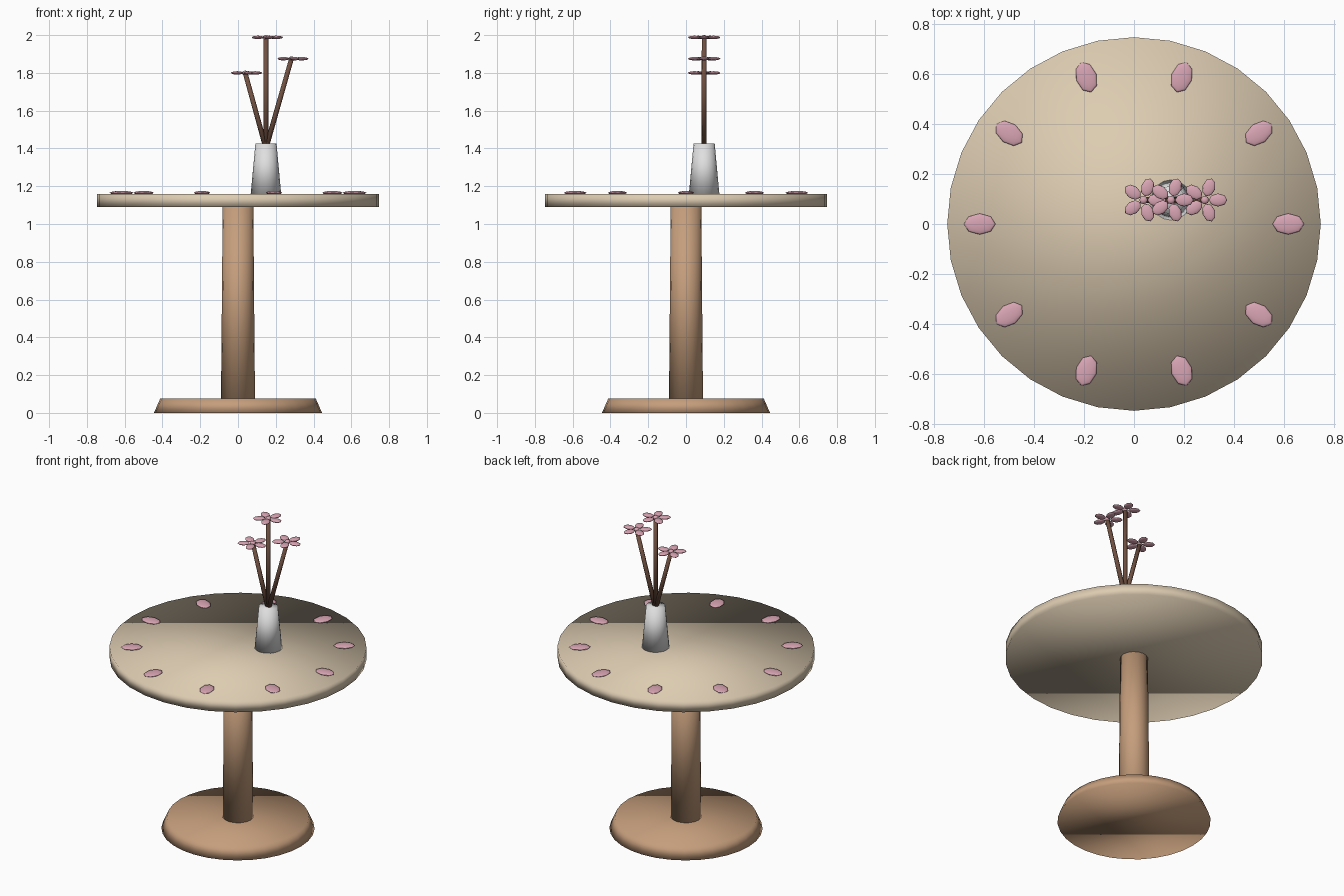
import bpy, math
from mathutils import Vector

if "Cube" in bpy.data.objects:
    bpy.data.objects.remove(bpy.data.objects["Cube"])


def material(name, rgb):
    m = bpy.data.materials.new(name)
    m.diffuse_color = (*rgb, 1)
    m.use_nodes = True
    m.node_tree.nodes["Principled BSDF"].inputs["Base Color"].default_value = m.diffuse_color
    return m


TOP = material("pale_wood", (0.72, 0.60, 0.44))
WOOD = material("warm_wood", (0.56, 0.34, 0.20))
STEM = material("dark_brown", (0.16, 0.08, 0.052))
VASE = material("light_grey", (0.74, 0.74, 0.74))
PINK = material("pink", (0.70, 0.38, 0.46))


def finish(name, mat):
    ob = bpy.context.object
    ob.name = name
    ob.data.materials.append(mat)
    bpy.ops.object.shade_smooth()
    return ob


def cone(name, a, b, r1, r2, sides, mat):
    a, b = Vector(a), Vector(b)
    d = b - a
    bpy.ops.mesh.primitive_cone_add(vertices=sides, radius1=r1, radius2=r2, depth=d.length,
                                    location=(a + b) / 2,
                                    rotation=(0, math.atan2(d.x, d.z), 0))
    return finish(name, mat)


def blob(name, loc, size, angle, mat):
    bpy.ops.mesh.primitive_uv_sphere_add(segments=8, ring_count=6, radius=1,
                                         location=loc, rotation=(0, 0, angle))
    bpy.context.object.scale = size
    return finish(name, mat)


# pedestal table
cone("table_base", (0, 0, 0), (0, 0, 0.075), 0.445, 0.412, 32, WOOD)
cone("table_column", (0, 0, 0.07), (0, 0, 1.1), 0.09, 0.081, 16, WOOD)
cone("table_top", (0, 0, 1.09), (0, 0, 1.16), 0.747, 0.747, 32, TOP)

# ring of petals on the table top
for i in range(10):
    t = i * math.tau / 10
    blob("table_petal", (0.617 * math.cos(t), 0.617 * math.sin(t), 1.165),
         (0.063, 0.042, 0.01), t, PINK)

# vase
VX, VY = 0.148, 0.096
cone("vase", (VX, VY, 1.155), (VX, VY, 1.425), 0.081, 0.056, 16, VASE)

# three flowers
for x, z in ((0.038, 1.80), (VX, 1.988), (0.283, 1.875)):
    cone("stem", (VX, VY, 1.40), (x, VY, z), 0.0135, 0.0125, 8, STEM)
    blob("flower_centre", (x, VY, z), (0.017, 0.017, 0.012), 0, PINK)
    for i in range(5):
        t = i * math.tau / 5
        blob("flower_petal", (x + 0.053 * math.cos(t), VY + 0.053 * math.sin(t), z),
             (0.037, 0.026, 0.009), t, PINK)
